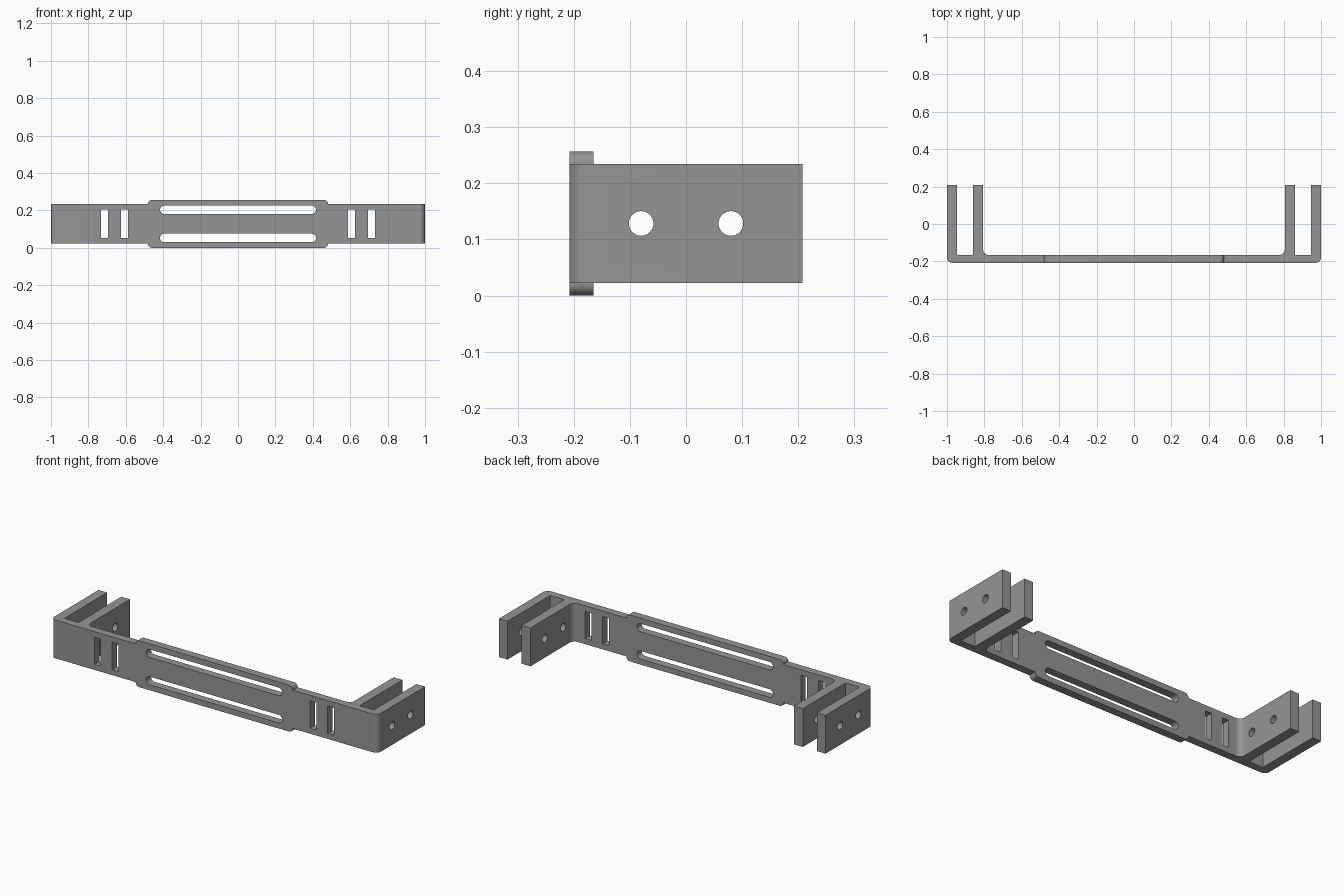
import bpy, bmesh, math
from mathutils import Vector

if "Cube" in bpy.data.objects:
    bpy.data.objects.remove(bpy.data.objects["Cube"])

Y0, Y1, ZC, H = -0.208, 0.208, 0.1285, 0.257

grey = bpy.data.materials.new("grey")
grey.diffuse_color = (0.3, 0.3, 0.3, 1)
grey.use_nodes = True
grey.node_tree.nodes["Principled BSDF"].inputs["Base Color"].default_value = grey.diffuse_color


def rounded(points, steps=8):
    """Outline from (a, b, radius) corners, each rounded by its radius."""
    out = []
    for i, (a, b, r) in enumerate(points):
        p = Vector((a, b))
        if r == 0:
            out.append(p)
            continue
        d0 = (Vector(points[i - 1][:2]) - p).normalized()
        d1 = (Vector(points[(i + 1) % len(points)][:2]) - p).normalized()
        centre = p + (d0 + d1) * r
        for k in range(steps + 1):
            t = k / steps * math.pi / 2
            out.append(centre - d1 * r * math.cos(t) - d0 * r * math.sin(t))
    return out


def prism(bm, outline, axis, lo, hi):
    """Extrude a 2D outline along the given axis."""
    place = {"x": lambda p, d: (d, p.x, p.y),
             "y": lambda p, d: (p.x, d, p.y),
             "z": lambda p, d: (p.x, p.y, d)}[axis]
    a = [bm.verts.new(place(p, lo)) for p in outline]
    b = [bm.verts.new(place(p, hi)) for p in outline]
    n = len(outline)
    faces = [bm.faces.new(a), bm.faces.new(b[::-1])]
    faces += [bm.faces.new((a[i], b[i], b[(i + 1) % n], a[(i + 1) % n])) for i in range(n)]
    bmesh.ops.recalc_face_normals(bm, faces=faces)


def make_object(name, bm):
    mesh = bpy.data.meshes.new(name)
    bm.to_mesh(mesh)
    bm.free()
    mesh.materials.append(grey)
    obj = bpy.data.objects.new(name, mesh)
    bpy.context.collection.objects.link(obj)
    return obj


def box(x0, x1, z0, z1, r=0):
    return rounded([(x0, z0, r), (x1, z0, r), (x1, z1, r), (x0, z1, r)])


# Plan of the bar with a pair of arms at each end
half = [(0.807, -0.165, 0.03), (0.807, Y1, 0), (0.861, Y1, 0), (0.861, -0.165, 0),
        (0.947, -0.165, 0), (0.947, Y1, 0), (1.0, Y1, 0), (1.0, Y0, 0.03)]
plan = half + [(-x, y, r) for x, y, r in reversed(half)]
bm = bmesh.new()
prism(bm, rounded(plan), "z", -0.05, H + 0.05)
bracket = make_object("bracket", bm)

# Front outline: narrow ends, taller middle with rounded corners
quarter = [(1.1, 0.106, 0), (0.481, 0.106, 0), (0.481, H / 2, 0.022)]
top = quarter + [(-x, z, r) for x, z, r in reversed(quarter)]
outline = [(x, ZC + z, r) for x, z, r in top] + [(-x, ZC - z, r) for x, z, r in top]
bm = bmesh.new()
prism(bm, rounded(outline), "y", -0.4, 0.4)
front_outline = make_object("front_outline_cutter", bm)

# Long slots, strap windows and bolt holes
bm = bmesh.new()
for z in (0.053, 0.204):
    prism(bm, box(-0.417, 0.417, z - 0.0225, z + 0.0225, 0.0224), "y", -0.3, -0.1)
for s in (-1, 1):
    for x in (0.6065, 0.714):
        prism(bm, box(s * x - 0.019, s * x + 0.019, 0.053, 0.204), "y", -0.3, -0.1)
    for y in (-0.08, 0.08):
        circle = [Vector((y + 0.022 * math.cos(k * math.pi / 16),
                          ZC + 0.022 * math.sin(k * math.pi / 16))) for k in range(32)]
        prism(bm, circle, "x", s * 0.9 - 0.2, s * 0.9 + 0.2)
openings = make_object("openings_cutter", bm)

# Cut the bracket to shape
for cutter, operation in ((front_outline, "INTERSECT"), (openings, "DIFFERENCE")):
    mod = bracket.modifiers.new(operation.lower(), "BOOLEAN")
    mod.object, mod.operation, mod.solver = cutter, operation, "EXACT"
bpy.context.view_layer.objects.active = bracket
bracket.select_set(True)
for mod in list(bracket.modifiers):
    bpy.ops.object.modifier_apply(modifier=mod.name)
for cutter in (front_outline, openings):
    bpy.data.objects.remove(cutter)
bpy.ops.object.shade_smooth_by_angle(angle=math.radians(30))
